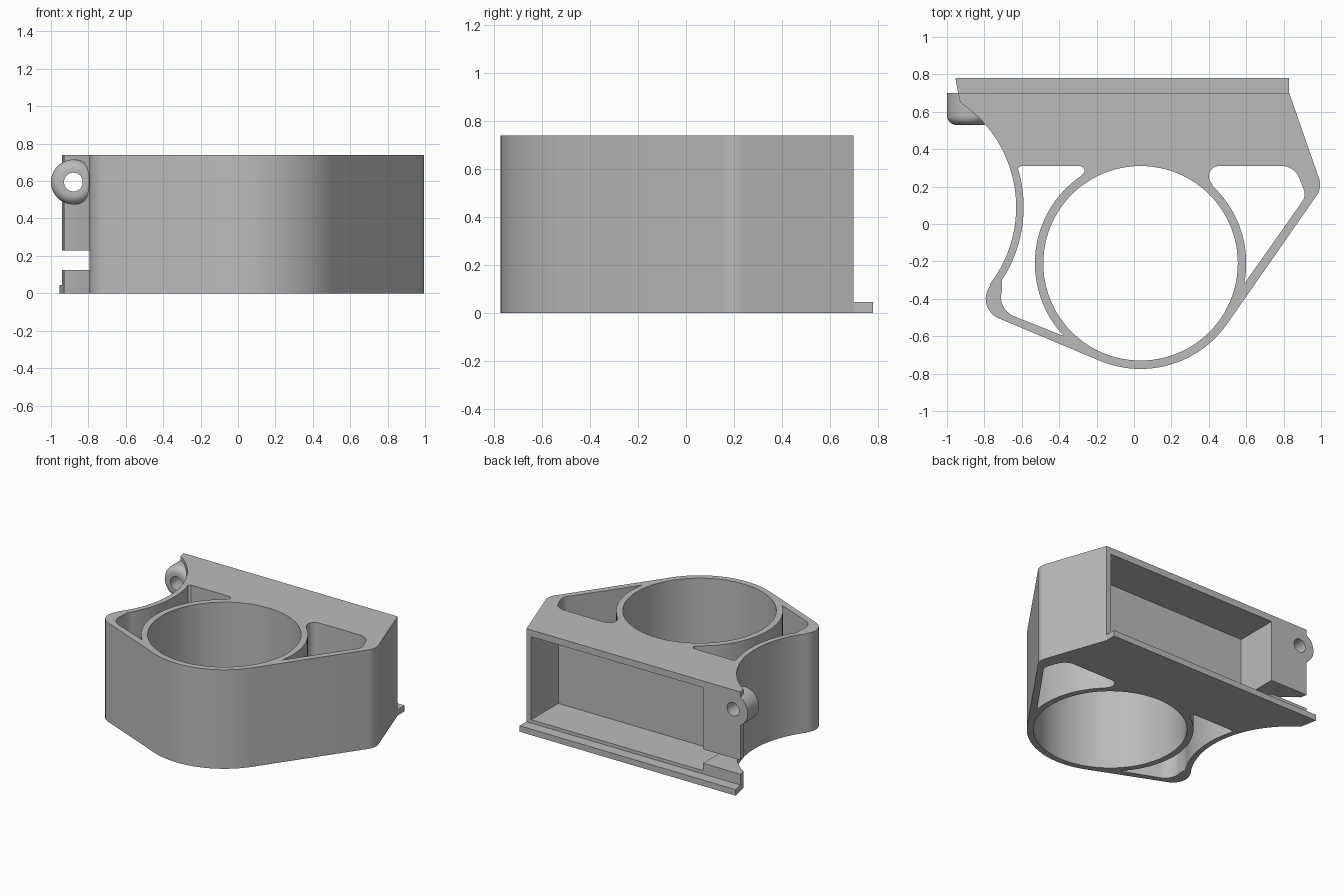
import bpy, bmesh
from math import radians, sin, cos, pi
from mathutils import Vector

if "Cube" in bpy.data.objects:
    bpy.data.objects.remove(bpy.data.objects["Cube"], do_unlink=True)

HEIGHT = 0.74
BACK = 0.70
RING = (0.035, -0.21)
SCOOP = (-1.303, 0.09)

grey = bpy.data.materials.new("plain grey")
grey.use_nodes = True
grey.diffuse_color = (0.5, 0.5, 0.5, 1)
grey.node_tree.nodes["Principled BSDF"].inputs["Base Color"].default_value = (0.5, 0.5, 0.5, 1)


def arc(centre, r, start, end, n=12):
    """Points along a circular arc, angles in degrees."""
    angles = [radians(start + (end - start) * i / n) for i in range(n + 1)]
    return [(centre[0] + r * cos(a), centre[1] + r * sin(a)) for a in angles]


def finish(name, bm):
    bmesh.ops.recalc_face_normals(bm, faces=bm.faces)
    mesh = bpy.data.meshes.new(name)
    bm.to_mesh(mesh)
    bm.free()
    mesh.materials.append(grey)
    obj = bpy.data.objects.new(name, mesh)
    bpy.context.collection.objects.link(obj)
    return obj


def prism(name, points, z0, z1):
    """Extrude a plan outline from z0 to z1."""
    bm = bmesh.new()
    face = bm.faces.new([bm.verts.new((x, y, z0)) for x, y in points])
    top = bmesh.ops.extrude_face_region(bm, geom=[face])["geom"]
    verts = [v for v in top if isinstance(v, bmesh.types.BMVert)]
    bmesh.ops.translate(bm, verts=verts, vec=(0, 0, z1 - z0))
    return finish(name, bm)


def rect(x0, x1, y0, y1):
    return [(x0, y0), (x1, y0), (x1, y1), (x0, y1)]


def revolve(name, profile, centre, steps=48):
    """Spin a closed (radius, y) profile about a y-parallel axis."""
    bm = bmesh.new()
    verts = [bm.verts.new((centre[0] + r, y, centre[1])) for r, y in profile]
    edges = [bm.edges.new((verts[i - 1], verts[i])) for i in range(len(verts))]
    bmesh.ops.spin(bm, geom=verts + edges, cent=(centre[0], 0, centre[1]),
                   axis=(0, 1, 0), angle=2 * pi, steps=steps)
    bmesh.ops.remove_doubles(bm, verts=bm.verts, dist=0.0005)
    return finish(name, bm)


def cut(target, cutter):
    cutter.hide_render = True
    mod = target.modifiers.new("cut", 'BOOLEAN')
    mod.operation = 'DIFFERENCE'
    mod.solver = 'EXACT'
    mod.object = cutter
    bpy.context.view_layer.objects.active = target
    bpy.ops.object.modifier_apply(modifier=mod.name)
    bpy.data.objects.remove(cutter, do_unlink=True)


# Body outline: back edge, scooped side, rounded foot, ring front, side corner
outline = [(0.83, BACK), (-0.94, BACK)]
outline += arc(SCOOP, 0.673, 56.3, -38, 28)
outline += arc((-0.68, -0.40), 0.113, 142, 247.2)
outline += arc(RING, 0.565, 247.2, 325.1, 24)
outline += arc((0.895, 0.21), 0.1, -34.9, 19.6, 8)
body = prism("holder_body", outline, 0, HEIGHT)

# Round bore
cut(body, prism("bore_cutter", arc(RING, 0.52, 0, 360, 96)[:-1], -0.1, 1))

# Lightening pocket on the scooped side
pocket = [(-0.605, 0.31)]
pocket += arc(SCOOP, 0.713, 17, -33, 20)
pocket += arc((-0.60, -0.39), 0.111, 165, 247)
pocket += arc(RING, 0.565, 223.6, 124.7, 32)
pocket += arc((-0.29, 0.285), 0.025, -40, 90, 6)
cut(body, prism("scoop_pocket_cutter", pocket, -0.1, 1))

# Lightening pocket on the straight side
pocket = arc(RING, 0.565, -11.2, 46.8, 20)
pocket += arc((0.455, 0.255), 0.055, 227, 90, 10)
pocket += arc((0.79, 0.21), 0.1, 90, 20, 8)
pocket += arc((0.842, 0.16), 0.07, 18, -35, 8)
cut(body, prism("straight_pocket_cutter", pocket, -0.1, 1))

# Rectangular recess open at the back, and the slot through its thin end
cut(body, prism("recess_cutter", rect(-0.63, 0.79, 0.38, 0.8), 0.07, 0.69))
cut(body, prism("slot_cutter", rect(-1.1, -0.6, 0.38, 0.8), 0.125, 0.23))

# Pivot boss with rounded front rim and a through hole
PIVOT = (-0.88, 0.595)
hole = revolve("pivot_hole_cutter", [(0, 0.4), (0.05, 0.4), (0.05, 0.8), (0, 0.8)], PIVOT)
cut(body, hole)
rim = [(0.05, BACK), (0.05, 0.53)] + arc((0.07, 0.58), 0.05, -90, 0, 8) + [(0.12, BACK)]
boss = revolve("pivot_boss", rim, PIVOT)

# Thin lip along the bottom of the back
lip = prism("rear_lip", [(0.83, BACK), (0.83, 0.78), (-0.955, 0.78), (-0.94, BACK)], 0, 0.045)

# Smooth curved walls, crisp edges
for obj in (body, boss, lip):
    bpy.ops.object.select_all(action='DESELECT')
    obj.select_set(True)
    bpy.context.view_layer.objects.active = obj
    bpy.ops.object.shade_smooth_by_angle(angle=radians(30))
